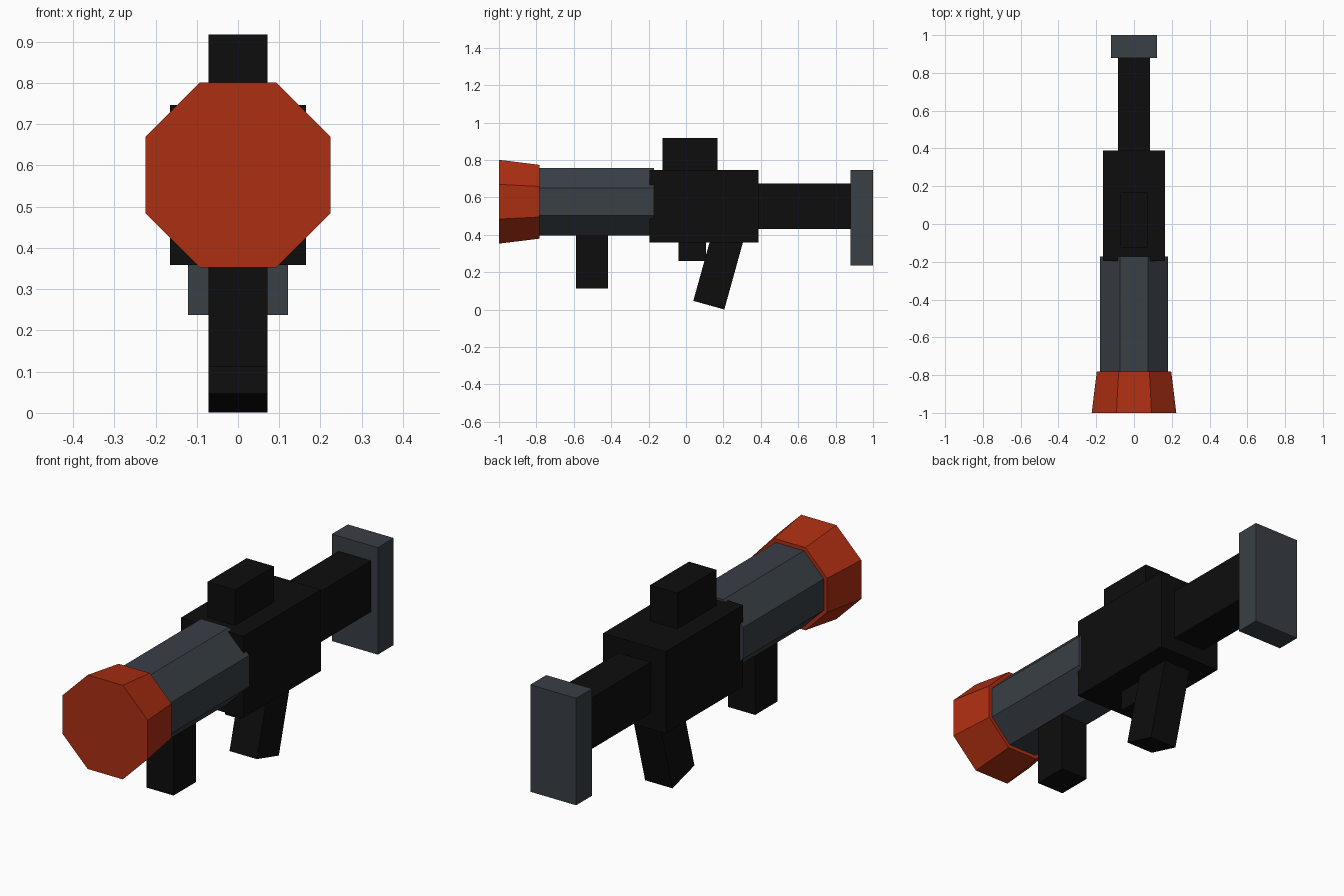
import bpy, bmesh, math
from mathutils import Matrix, Vector

if "Cube" in bpy.data.objects:
    bpy.data.objects.remove(bpy.data.objects["Cube"])


def material(name, rgb):
    m = bpy.data.materials.new(name)
    m.diffuse_color = (*rgb, 1.0)
    m.use_nodes = True
    m.node_tree.nodes["Principled BSDF"].inputs["Base Color"].default_value = m.diffuse_color
    return m


BLACK = material("matte black", (0.004, 0.004, 0.004))
SLATE = material("slate grey", (0.041, 0.050, 0.061))
ORANGE = material("burnt orange", (0.42, 0.028, 0.006))


def finish(name, bm, mat):
    bmesh.ops.recalc_face_normals(bm, faces=bm.faces)
    me = bpy.data.meshes.new(name)
    bm.to_mesh(me)
    bm.free()
    me.materials.append(mat)
    ob = bpy.data.objects.new(name, me)
    bpy.context.collection.objects.link(ob)
    return ob


def box(name, half_x, y0, y1, z0, z1, mat, tilt=0.0):
    """Box centred on x = 0, optionally tilted about its own centre."""
    bm = bmesh.new()
    bmesh.ops.create_cube(bm, size=1.0)
    bmesh.ops.scale(bm, vec=(2 * half_x, y1 - y0, z1 - z0), verts=bm.verts)
    ob = finish(name, bm, mat)
    ob.location = (0, (y0 + y1) / 2, (z0 + z1) / 2)
    ob.rotation_euler.x = tilt
    return ob


def octagon_tube(name, y0, r0, y1, r1, z, mat):
    """Eight-sided solid along y; r0 and r1 are the flat-to-centre radii."""
    k = 1 / math.cos(math.pi / 8)
    bm = bmesh.new()
    bmesh.ops.create_cone(bm, cap_ends=True, segments=8, radius1=r0 * k,
                          radius2=r1 * k, depth=y1 - y0)
    bmesh.ops.rotate(bm, verts=bm.verts, cent=(0, 0, 0),
                     matrix=Matrix.Rotation(math.pi / 8, 3, 'Z'))
    bmesh.ops.rotate(bm, verts=bm.verts, cent=(0, 0, 0),
                     matrix=Matrix.Rotation(-math.pi / 2, 3, 'X'))
    bmesh.ops.translate(bm, verts=bm.verts, vec=Vector((0, (y0 + y1) / 2, z)))
    return finish(name, bm, mat)


# Barrel and flared muzzle
octagon_tube("muzzle", -1.0, 0.224, -0.782, 0.197, 0.577, ORANGE)
octagon_tube("barrel", -0.80, 0.18, -0.172, 0.18, 0.577, SLATE)

# Receiver, sight and stock
box("receiver", 0.165, -0.195, 0.388, 0.358, 0.747, BLACK)
box("sight", 0.072, -0.125, 0.168, 0.70, 0.917, BLACK)
box("stock_tube", 0.086, 0.37, 0.89, 0.432, 0.675, BLACK)
box("butt_plate", 0.121, 0.88, 1.0, 0.237, 0.747, SLATE)

# Grips and trigger block
box("front_grip", 0.072, -0.588, -0.418, 0.113, 0.44, BLACK)
box("trigger_block", 0.04, -0.04, 0.108, 0.26, 0.38, BLACK)

# Rear grip leans back: its bottom face centre sits at y 0.122, z 0.025
tilt, length = math.radians(15.5), 0.42
cy = 0.122 + math.sin(tilt) * length / 2
cz = 0.024 + math.cos(tilt) * length / 2
box("rear_grip", 0.072, cy - 0.086, cy + 0.086,
    cz - length / 2, cz + length / 2, BLACK, tilt=-tilt)
